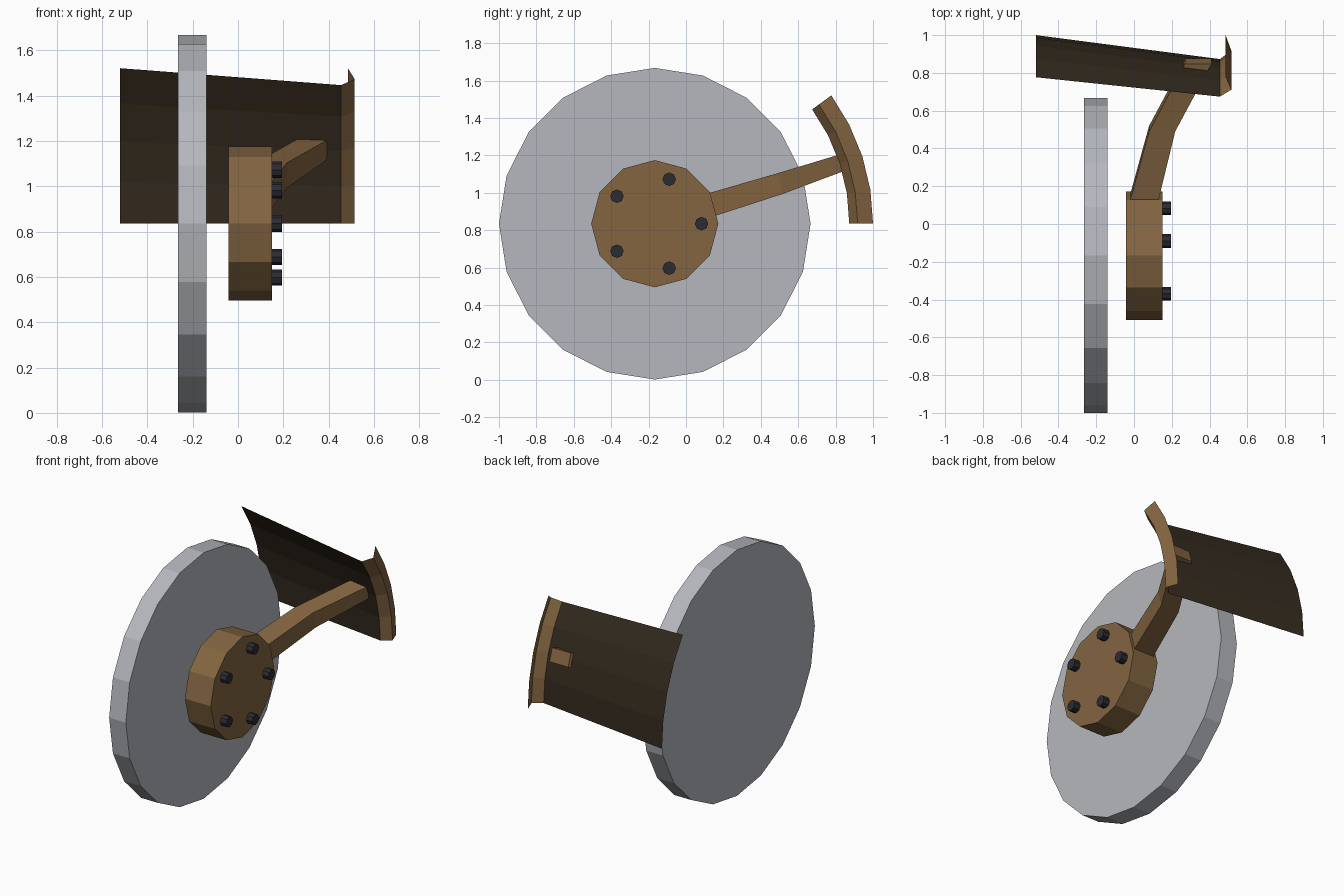
import bpy
from math import sin, cos, pi, radians

if "Cube" in bpy.data.objects:
    bpy.data.objects.remove(bpy.data.objects["Cube"])

AXLE_Y, AXLE_Z = -0.167, 0.835


def material(name, rgb):
    m = bpy.data.materials.new(name)
    m.diffuse_color = (*rgb, 1)
    m.use_nodes = True
    m.node_tree.nodes["Principled BSDF"].inputs["Base Color"].default_value = m.diffuse_color
    return m


GREY = material("light_grey", (0.46, 0.475, 0.51))
BROWN = material("brown", (0.23, 0.13, 0.053))
DARK_BROWN = material("dark_brown", (0.033, 0.023, 0.013))
BLACK = material("bluish_black", (0.024, 0.024, 0.034))


def make(name, verts, faces, mat):
    mesh = bpy.data.meshes.new(name)
    mesh.from_pydata(verts, [], faces)
    mesh.materials.append(mat)
    ob = bpy.data.objects.new(name, mesh)
    bpy.context.collection.objects.link(ob)
    return ob


def loft(name, rings, mat):
    """Closed solid through rings of equal length."""
    n = len(rings[0])
    verts = [p for r in rings for p in r]
    faces = [tuple(reversed(range(n))),
             tuple(range(len(verts) - n, len(verts)))]
    for k in range(len(rings) - 1):
        for i in range(n):
            j = (i + 1) % n
            faces.append((k * n + i, k * n + j, k * n + n + j, k * n + n + i))
    return make(name, verts, faces, mat)


def disc(name, x0, x1, y, z, r, n, mat):
    """Flat-sided cylinder along x."""
    rings = [[(x, y + r * cos(2 * pi * i / n), z + r * sin(2 * pi * i / n))
              for i in range(n)] for x in (x0, x1)]
    return loft(name, rings, mat)


def arc_sheet(name, profile, mat, angle=36, steps=4):
    """Sweep an (x, radius) profile around the axle."""
    n = len(profile)
    verts = []
    for s in range(steps + 1):
        a = radians(angle * s / steps)
        verts += [(x, AXLE_Y + r * cos(a), AXLE_Z + r * sin(a)) for x, r in profile]
    faces = [(s * n + i, s * n + n + i, s * n + n + i + 1, s * n + i + 1)
             for s in range(steps) for i in range(n - 1)]
    faces = [tuple(reversed(f)) for f in faces]
    return make(name, verts, faces, mat)


# Wheel disc and hub
disc("wheel_disc", -0.265, -0.14, AXLE_Y, AXLE_Z, 0.833, 20, GREY)
disc("hub", -0.043, 0.15, AXLE_Y, AXLE_Z, 0.34, 12, BROWN)

# Ring of hub bolts
for k in range(5):
    a = 2 * pi * k / 5
    disc(f"bolt_{k + 1}", 0.145, 0.195, AXLE_Y + 0.25 * cos(a),
         AXLE_Z + 0.25 * sin(a), 0.036, 8, BLACK)

# Bent arm from the hub through the guard: x range, top (y, z), bottom (y, z)
sections = [(-0.022, 0.128, (0.12, 0.998), (0.15, 0.875)),
            (0.08, 0.218, (0.49, 1.105), (0.52, 0.995)),
            (0.27, 0.41, (0.847, 1.213), (0.875, 1.128))]
loft("arm", [[(x0, *b), (x0, *t), (x1, *t), (x1, *b)]
             for x0, x1, t, b in sections], BROWN)

# Tapered curved guard with a folded rim
arc_sheet("guard", [(-0.52, 1.167), (0.455, 1.04)], DARK_BROWN)
arc_sheet("guard_rim", [(0.455, 1.04), (0.515, 1.085), (0.485, 1.167)], BROWN)
